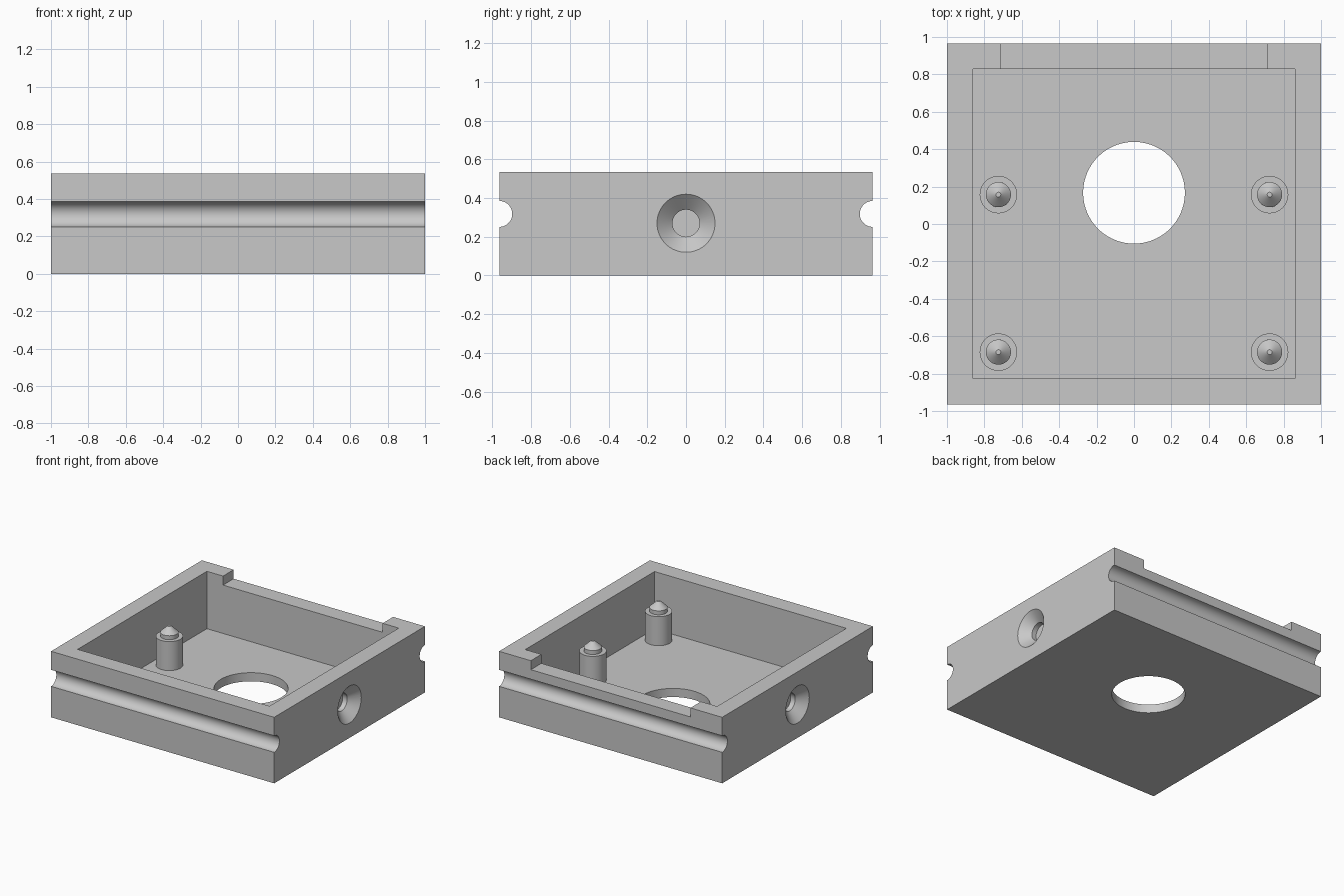
import bpy, bmesh, math
from mathutils import Matrix

if "Cube" in bpy.data.objects:
    bpy.data.objects.remove(bpy.data.objects["Cube"], do_unlink=True)

grey = bpy.data.materials.new("plain_grey")
grey.use_nodes = True
grey.diffuse_color = (0.58, 0.58, 0.58, 1)
grey.node_tree.nodes["Principled BSDF"].inputs["Base Color"].default_value = grey.diffuse_color

W, D, H = 1.0, 0.965, 0.535      # half width, half depth, height
FLOOR = 0.07


def finish(name, bm):
    bmesh.ops.recalc_face_normals(bm, faces=bm.faces)
    mesh = bpy.data.meshes.new(name)
    bm.to_mesh(mesh)
    bm.free()
    mesh.materials.append(grey)
    obj = bpy.data.objects.new(name, mesh)
    bpy.context.collection.objects.link(obj)
    return obj


def box(name, x, y, z):
    """Box from (min, max) ranges."""
    bm = bmesh.new()
    bmesh.ops.create_cube(bm, size=1)
    for v in bm.verts:
        v.co = [r[0] if c < 0 else r[1] for c, r in zip(v.co, (x, y, z))]
    return finish(name, bm)


def turned(name, profile, matrix, sides=64):
    """Closed solid of revolution from (radius, height) points."""
    bm = bmesh.new()
    rings = []
    for r, h in profile:
        angles = [2 * math.pi * i / sides for i in range(sides)]
        rings.append([bm.verts.new((r * math.cos(a), r * math.sin(a), h)) for a in angles])
    for low, high in zip(rings, rings[1:]):
        for i in range(sides):
            j = (i + 1) % sides
            bm.faces.new((low[i], low[j], high[j], high[i]))
    bm.faces.new(rings[0][::-1])
    bm.faces.new(rings[-1])
    bm.transform(matrix)
    return finish(name, bm)


def smooth(obj):
    bpy.ops.object.select_all(action='DESELECT')
    obj.select_set(True)
    bpy.context.view_layer.objects.active = obj
    bpy.ops.object.shade_smooth_by_angle(angle=math.radians(30))


def cut(target, cutter):
    mod = target.modifiers.new("cut", 'BOOLEAN')
    mod.operation, mod.solver, mod.object = 'DIFFERENCE', 'EXACT', cutter
    bpy.context.view_layer.objects.active = target
    bpy.ops.object.modifier_apply(modifier=mod.name)
    bpy.data.objects.remove(cutter, do_unlink=True)


# Open tray with a notch in the back wall
tray = box("tray", (-W, W), (-D, D), (0, H))
cut(tray, box("cavity", (-0.86, 0.86), (-0.825, 0.83), (FLOOR, 1)))
cut(tray, box("notch", (-0.715, 0.715), (0.8, 1.2), (H - 0.073, 1)))

# Round opening in the floor
cut(tray, turned("floor_hole", [(0.272, -0.2), (0.272, 0.2)],
                 Matrix.Translation((0, 0.167, 0)), 96))

for s in (-1, 1):
    # Half-round groove along the front and back
    cut(tray, turned("groove", [(0.067, -1.2), (0.067, 1.2)],
                     Matrix.Translation((0, s * D, 0.318)) @ Matrix.Rotation(math.pi / 2, 4, 'Y')))
    # Blind countersunk hole in each side wall
    cut(tray, turned("countersink", [(0.07, -0.11), (0.07, -0.07), (0.15, 0), (0.15, 0.05)],
                     Matrix.Translation((s * W, 0, 0.27)) @ Matrix.Rotation(s * math.pi / 2, 4, 'Y')))
smooth(tray)

# Four standing posts with pointed locating pegs
post_profile = [(0.1, FLOOR - 0.02), (0.1, 0.305), (0.067, 0.305),
                (0.067, 0.337), (0.013, 0.387)]
for side, x in (("right", -0.725), ("left", 0.725)):
    for end, y in (("front", -0.685), ("back", 0.157)):
        smooth(turned(f"post_{end}_{side}", post_profile, Matrix.Translation((x, y, 0)), 48))
